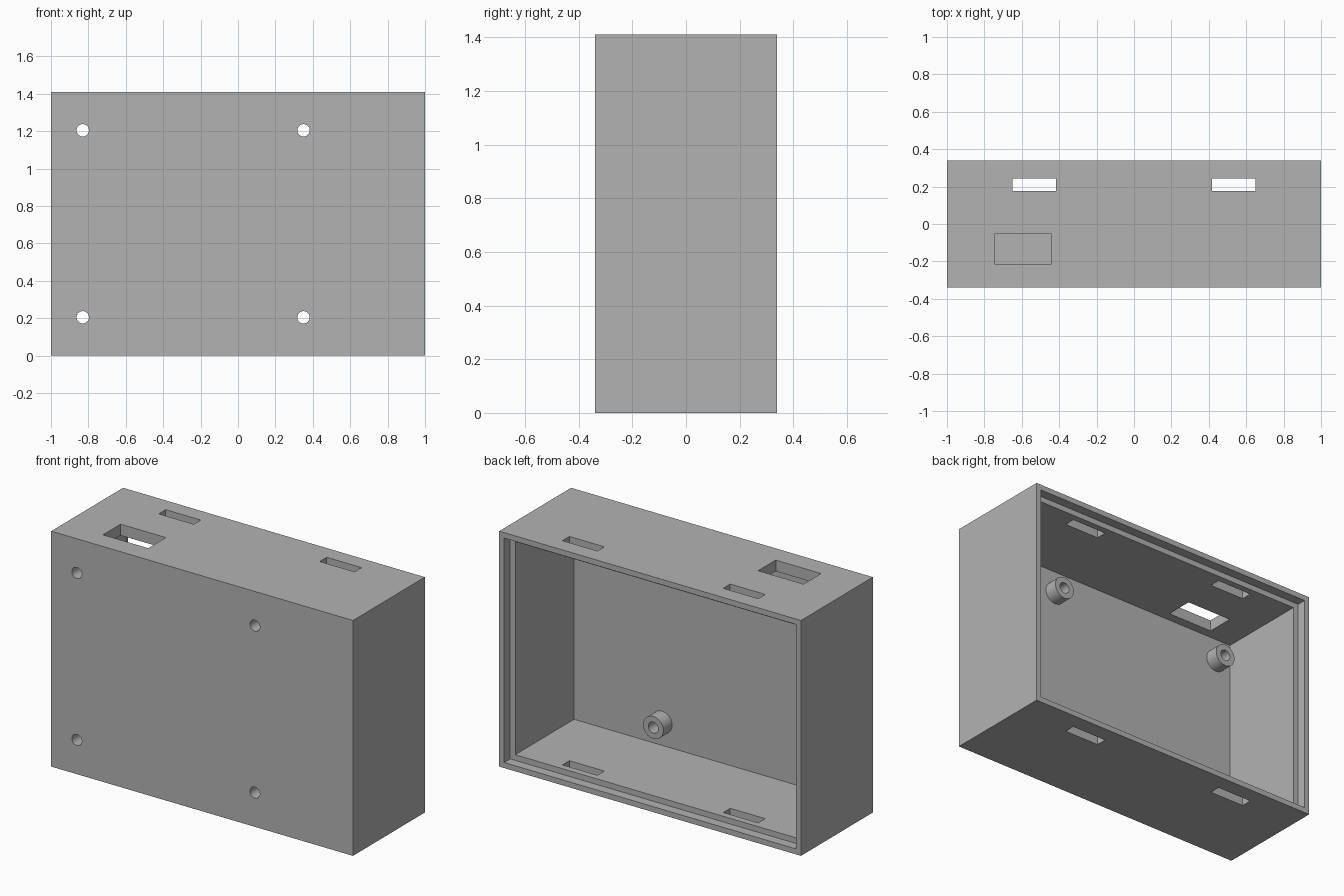
import bpy
import math

if "Cube" in bpy.data.objects:
    bpy.data.objects.remove(bpy.data.objects["Cube"], do_unlink=True)

W, D, H = 2.0, 0.68, 1.41      # outer size
RIM, WALL = 0.033, 0.067       # rim around the lid recess, full wall
LEDGE = D / 2 - 0.057          # depth of the lid recess
FLOOR = -D / 2 + WALL          # inside of the front panel
BOSS_END = FLOOR + 0.083

grey = bpy.data.materials.new("plain grey")
grey.use_nodes = True
grey.diffuse_color = (0.45, 0.45, 0.45, 1)
grey.node_tree.nodes["Principled BSDF"].inputs["Base Color"].default_value = (0.45, 0.45, 0.45, 1)


def box(name, x, y, z):
    """Block given by its (low, high) range on each axis."""
    ranges = (x, y, z)
    bpy.ops.mesh.primitive_cube_add(size=1, location=[(a + b) / 2 for a, b in ranges])
    ob = bpy.context.object
    ob.name = name
    ob.scale = [b - a for a, b in ranges]
    bpy.ops.object.transform_apply(location=True, rotation=False, scale=True)
    return ob


def rod(name, x, z, radius, y0, y1):
    """Cylinder lying along y."""
    bpy.ops.mesh.primitive_cylinder_add(vertices=48, radius=radius, depth=y1 - y0,
                                        location=(x, (y0 + y1) / 2, z),
                                        rotation=(math.pi / 2, 0, 0))
    ob = bpy.context.object
    ob.name = name
    bpy.ops.object.transform_apply(location=True, rotation=True, scale=True)
    return ob


def combine(target, tool, operation):
    """Apply a boolean and discard the tool."""
    bpy.context.view_layer.objects.active = target
    mod = target.modifiers.new("boolean", 'BOOLEAN')
    mod.operation = operation
    mod.solver = 'EXACT'
    mod.object = tool
    bpy.ops.object.modifier_apply(modifier=mod.name)
    bpy.data.objects.remove(tool, do_unlink=True)


# Outer case, hollow and open at the back, with a stepped seat for a lid
case = box("enclosure_case", (-W / 2, W / 2), (-D / 2, D / 2), (0, H))
for name, t, y in (("cavity", WALL, FLOOR), ("lid_recess", RIM, LEDGE)):
    combine(case, box(name, (-W / 2 + t, W / 2 - t), (y, D), (t, H - t)), 'DIFFERENCE')

# Four screw bosses inside the front panel, drilled through
for x in (-0.83, 0.35):
    for z in (0.205, 1.205):
        combine(case, rod("boss", x, z, 0.067, FLOOR - 0.02, BOSS_END), 'UNION')
        combine(case, rod("drill", x, z, 0.033, -D, 0), 'DIFFERENCE')

# Lid clip slots through the top and bottom walls
for x in (-0.533, 0.533):
    combine(case, box("slot", (x - 0.116, x + 0.116), (0.177, 0.243), (-0.1, H + 0.1)), 'DIFFERENCE')

# Connector window in the top wall
combine(case, box("window", (-0.743, -0.443), (-0.217, -0.05), (H - 0.2, H + 0.1)), 'DIFFERENCE')

case.data.materials.clear()
case.data.materials.append(grey)
for poly in case.data.polygons:
    poly.material_index = 0

bpy.ops.object.select_all(action='DESELECT')
case.select_set(True)
bpy.context.view_layer.objects.active = case
bpy.ops.object.shade_smooth_by_angle(angle=math.radians(30))
